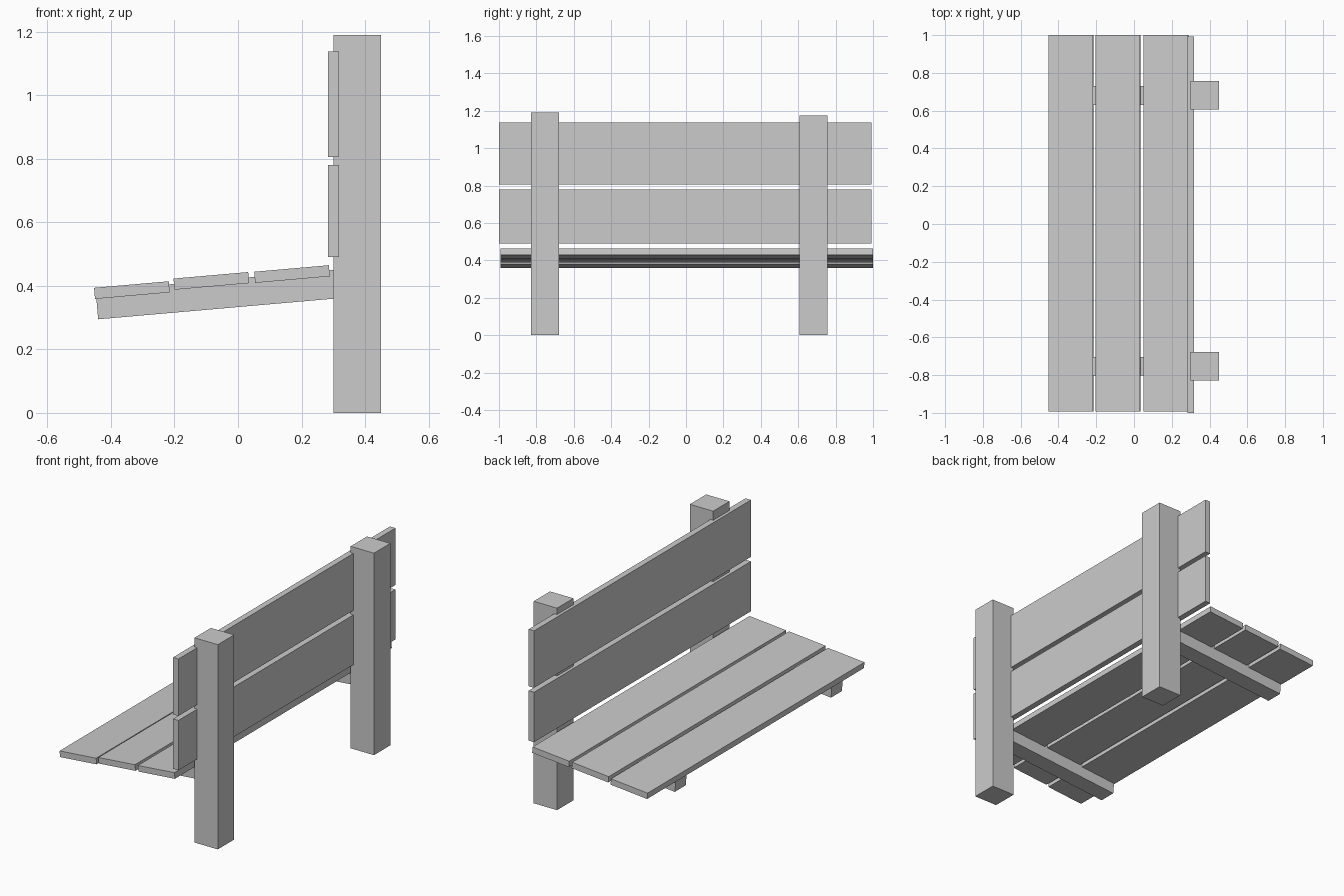
import bpy
from math import radians

if "Cube" in bpy.data.objects:
    bpy.data.objects.remove(bpy.data.objects["Cube"])

TILT = radians(-5)


def box(name, center, size, tilt=0.0):
    bpy.ops.mesh.primitive_cube_add(size=1, location=center, rotation=(0, tilt, 0))
    ob = bpy.context.object
    ob.name = name
    ob.scale = size
    bpy.ops.object.transform_apply(location=False, rotation=False, scale=True)
    return ob


# Upright posts, one slightly shorter, each with a tilted seat support
for side, y, top in (("left", -0.753, 1.19), ("right", 0.681, 1.174)):
    box(f"{side}_post", (0.375, y, top / 2), (0.15, 0.15, top))
    box(f"{side}_seat_support", (-0.0605, y, 0.373), (0.77, 0.10, 0.09), TILT)

# Seat planks
for i, (x, z) in enumerate(((-0.334, 0.3865), (-0.084, 0.4155), (0.17, 0.437))):
    box(f"seat_plank_{i + 1}", (x, 0.004, z), (0.236, 1.992, 0.035), TILT)

# Backrest planks, let into the front of the posts
for name, z0, z1 in (("lower", 0.49, 0.78), ("upper", 0.806, 1.137)):
    box(f"{name}_back_plank", (0.3, -0.004, (z0 + z1) / 2), (0.035, 1.992, z1 - z0))
